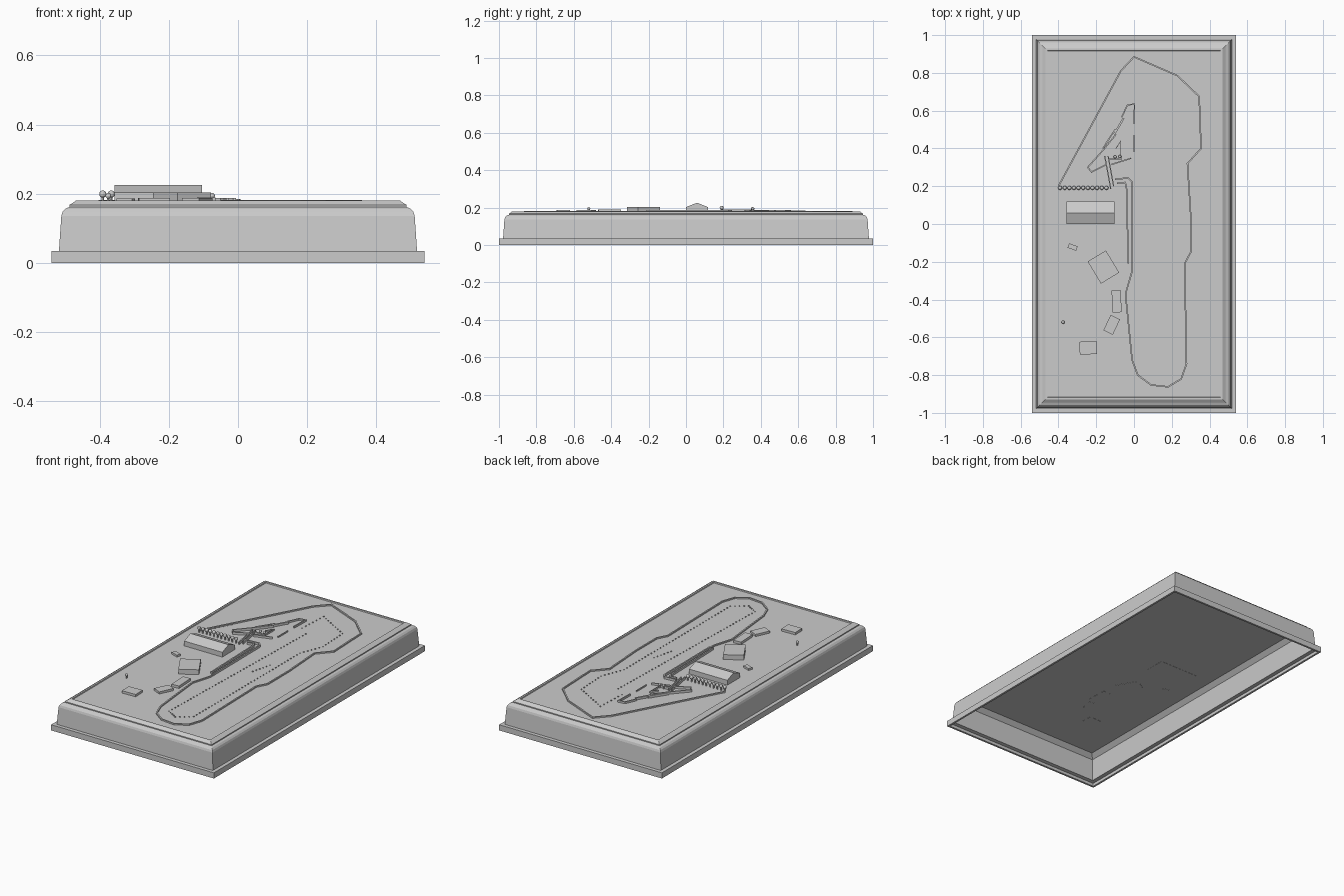
import bpy, bmesh, math
from mathutils import Vector, Matrix

if "Cube" in bpy.data.objects:
    bpy.data.objects.remove(bpy.data.objects["Cube"])

FIELD = 0.174   # height of the recessed field


def finish(name, bm):
    bmesh.ops.recalc_face_normals(bm, faces=bm.faces)
    me = bpy.data.meshes.new(name)
    bm.to_mesh(me)
    bm.free()
    ob = bpy.data.objects.new(name, me)
    bpy.context.collection.objects.link(ob)
    return ob


def add_box(bm, x, y, z0, z1, sx, sy, rot=0):
    m = (Matrix.Translation((x, y, (z0 + z1) / 2)) @ Matrix.Rotation(math.radians(rot), 4, 'Z')
         @ Matrix.Diagonal((sx, sy, z1 - z0, 1)))
    bmesh.ops.create_cube(bm, size=1, matrix=m)


def strip(name, pts, w, top, closed=False):
    """Low wall following a path, with mitred corners."""
    bm = bmesh.new()
    P = [Vector(p) for p in pts]
    n = len(P)
    secs = []
    for i, p in enumerate(P):
        a = P[i - 1] if (i > 0 or closed) else None
        b = P[(i + 1) % n] if (i < n - 1 or closed) else None
        d1 = (p - a).normalized() if a else (b - p).normalized()
        d2 = (b - p).normalized() if b else d1
        t = (d1 + d2).normalized()
        nrm = Vector((-t.y, t.x))
        off = nrm * (w / 2 / max(0.5, t.dot(d1)))
        secs.append([bm.verts.new((q.x, q.y, z)) for q, z in
                     ((p - off, FIELD - .002), (p + off, FIELD - .002), (p + off, top), (p - off, top))])
    for i in range(n if closed else n - 1):
        s, e = secs[i], secs[(i + 1) % n]
        for k in range(4):
            bm.faces.new((s[k], s[(k + 1) % 4], e[(k + 1) % 4], e[k]))
    if not closed:
        bm.faces.new(secs[0])
        bm.faces.new(secs[-1])
    return finish(name, bm)


# plinth: hollow stepped shell, rings of (inset, height) from inside ceiling to field
rings = [(.070, .169), (.045, .145), (.034, .020), (.012, .018), (.012, 0), (0, 0), (0, .034),
         (.022, .034), (.029, .136), (.033, .148), (.041, .157), (.053, .162), (.053, .168),
         (.058, .171), (.071, .180), (.081, .180), (.083, FIELD)]
bm = bmesh.new()
loops = []
for d, z in rings:
    x, y = .54 - d, 1 - d
    loops.append([bm.verts.new(v) for v in ((-x, -y, z), (x, -y, z), (x, y, z), (-x, y, z))])
for a, b in zip(loops, loops[1:]):
    for k in range(4):
        bm.faces.new((a[k], a[(k + 1) % 4], b[(k + 1) % 4], b[k]))
bm.faces.new(loops[0])
bm.faces.new(loops[-1])
finish("plinth", bm)

# main hall with a gabled roof
bm = bmesh.new()
prof = [(0, .168), (.118, .168), (.118, .203), (.059, .226), (0, .203)]
ends = [[bm.verts.new((x, y, z)) for y, z in prof] for x in (-.357, -.104)]
for e in ends:
    bm.faces.new(e)
for k in range(5):
    j = (k + 1) % 5
    bm.faces.new((ends[0][k], ends[0][j], ends[1][j], ends[1][k]))
finish("gabled_hall", bm)

# flat-roofed buildings: x, y, width, depth, top, rotation
for name, x, y, sx, sy, top, rot in (
        ("square_block", -.162, -.228, .113, .137, .203, 31),
        ("long_shed", -.092, -.409, .048, .118, .189, 3),
        ("angled_shed", -.118, -.534, .055, .090, .187, -25),
        ("far_shed", -.243, -.656, .090, .068, .188, 2),
        ("small_hut", -.325, -.122, .048, .025, .186, -20)):
    bm = bmesh.new()
    add_box(bm, x, y, .168, top, sx, sy, rot)
    finish(name, bm)

# trees: a row by the hall and a few loose ones
bm = bmesh.new()
spots = [(-.391 + .0245 * i, .191, 1) for i in range(11)]
spots += [(-.10, .355, .8), (-.075, .357, .8), (-.375, -.52, .8)]
for x, y, s in spots:
    bmesh.ops.create_uvsphere(bm, u_segments=10, v_segments=6, radius=.0108 * s,
                              matrix=Matrix.Translation((x, y, FIELD + .025 * s)))
    bmesh.ops.create_cone(bm, cap_ends=True, segments=6, radius1=.004, radius2=.004, depth=.018,
                          matrix=Matrix.Translation((x, y, FIELD + .008)))
finish("trees", bm)

# outer boundary rail
outer = [(-.40, .20), (-.07, .81), (0, .885), (.23, .785), (.345, .675), (.355, .40), (.283, .32),
         (.30, .05), (.30, -.15), (.268, -.21), (.278, -.74), (.25, -.82), (.18, -.862),
         (.09, -.852), (.02, -.80), (-.01, -.72), (-.045, -.37), (-.01, -.25), (-.01, -.21)]
strip("boundary_rail", outer, .008, .182)

# enclosure walls in the upper paddock
strip("paddock_wall_a", [(0, .53), (.003, .635), (-.035, .63), (-.065, .565)], .007, .185)
strip("paddock_wall_b", [(-.055, .56), (-.105, .475)], .010, .187)
strip("paddock_wall_c", [(-.095, .475), (-.16, .395), (-.245, .30), (-.225, .275), (-.145, .315)], .007, .188)
strip("paddock_wall_d", [(-.10, .50), (-.165, .40)], .007, .188)
strip("paddock_wall_e", [(-.12, .315), (-.015, .348)], .007, .186)
strip("paddock_wall_f", [(0, .47), (0, .38)], .005, .182)
strip("crossing_wall_left", [(-.155, .36), (-.123, .185)], .006, .190)
strip("crossing_wall_right", [(-.137, .36), (-.108, .20)], .006, .190)
strip("pen_top", [(-.13, .345), (-.065, .345)], .010, .188)
strip("pen_side", [(-.07, .345), (-.07, .44), (-.095, .40)], .004, .184)

# double hedge along the straight
strip("straight_hedge_outer", [(-.10, .238), (-.03, .243), (-.012, .225), (-.010, -.21)], .008, .187)
strip("straight_hedge_inner", [(-.09, .215), (-.048, .220), (-.040, .20), (-.030, -.21)], .008, .187)

# tiny marker posts lining the inner field
bm = bmesh.new()


def posts(a, b, n):
    a, b = Vector(a), Vector(b)
    for i in range(n):
        p = a.lerp(b, i / (n - 1))
        add_box(bm, p.x, p.y, FIELD - .001, FIELD + .005, .005, .005)


for a, b, n in (((.06, -.74), (.10, .50), 45), ((.21, -.72), (.215, .28), 36),
                ((.06, -.74), (.13, -.78), 5), ((.13, -.78), (.21, -.72), 5),
                ((.215, .28), (.27, .42), 7), ((.27, .42), (.26, .62), 8),
                ((.26, .62), (.05, .74), 9), ((.05, .74), (.04, .55), 7),
                ((.14, -.06), (.17, .06), 6), ((-.36, .26), (-.30, .37), 6)):
    posts(a, b, n)
finish("marker_posts", bm)
